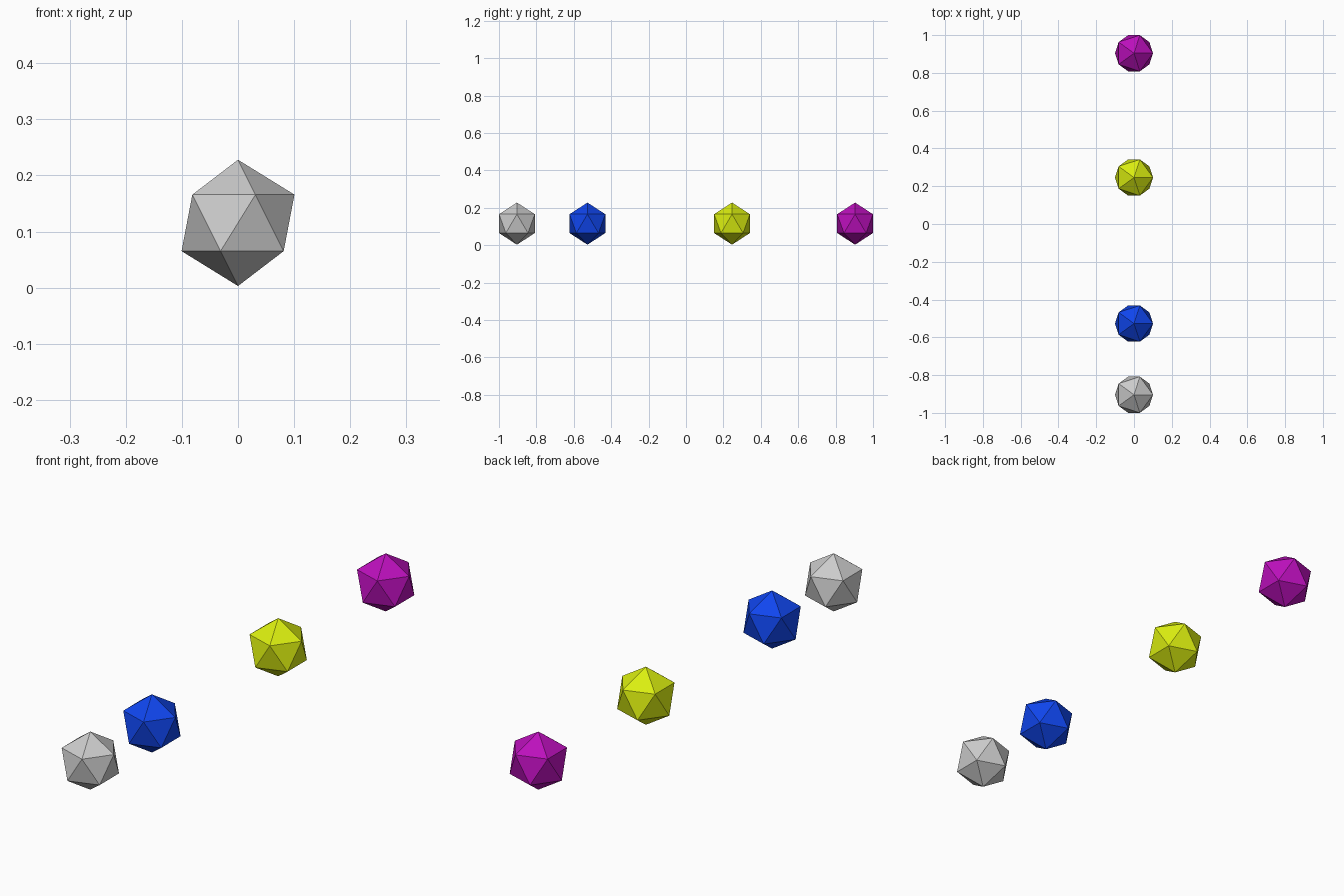
import bpy

if "Cube" in bpy.data.objects:
    bpy.data.objects.remove(bpy.data.objects["Cube"])

RADIUS = 0.1125
HEIGHT = 0.1155


def gem(name, y, color=None):
    # Flat-faced 20-sided ball
    bpy.ops.mesh.primitive_ico_sphere_add(subdivisions=1, radius=RADIUS,
                                          location=(0, y, HEIGHT))
    ob = bpy.context.object
    ob.name = name
    if color:
        mat = bpy.data.materials.new(name + "_color")
        mat.diffuse_color = (*color, 1)
        mat.use_nodes = True
        mat.node_tree.nodes["Principled BSDF"].inputs["Base Color"].default_value = mat.diffuse_color
        ob.data.materials.append(mat)


# Row of four balls, front to back
gem("grey_ball", -0.904)
gem("blue_ball", -0.527, (0.005, 0.06, 0.85))
gem("yellow_ball", 0.246, (0.7, 0.85, 0.005))
gem("purple_ball", 0.904, (0.5, 0.005, 0.5))
